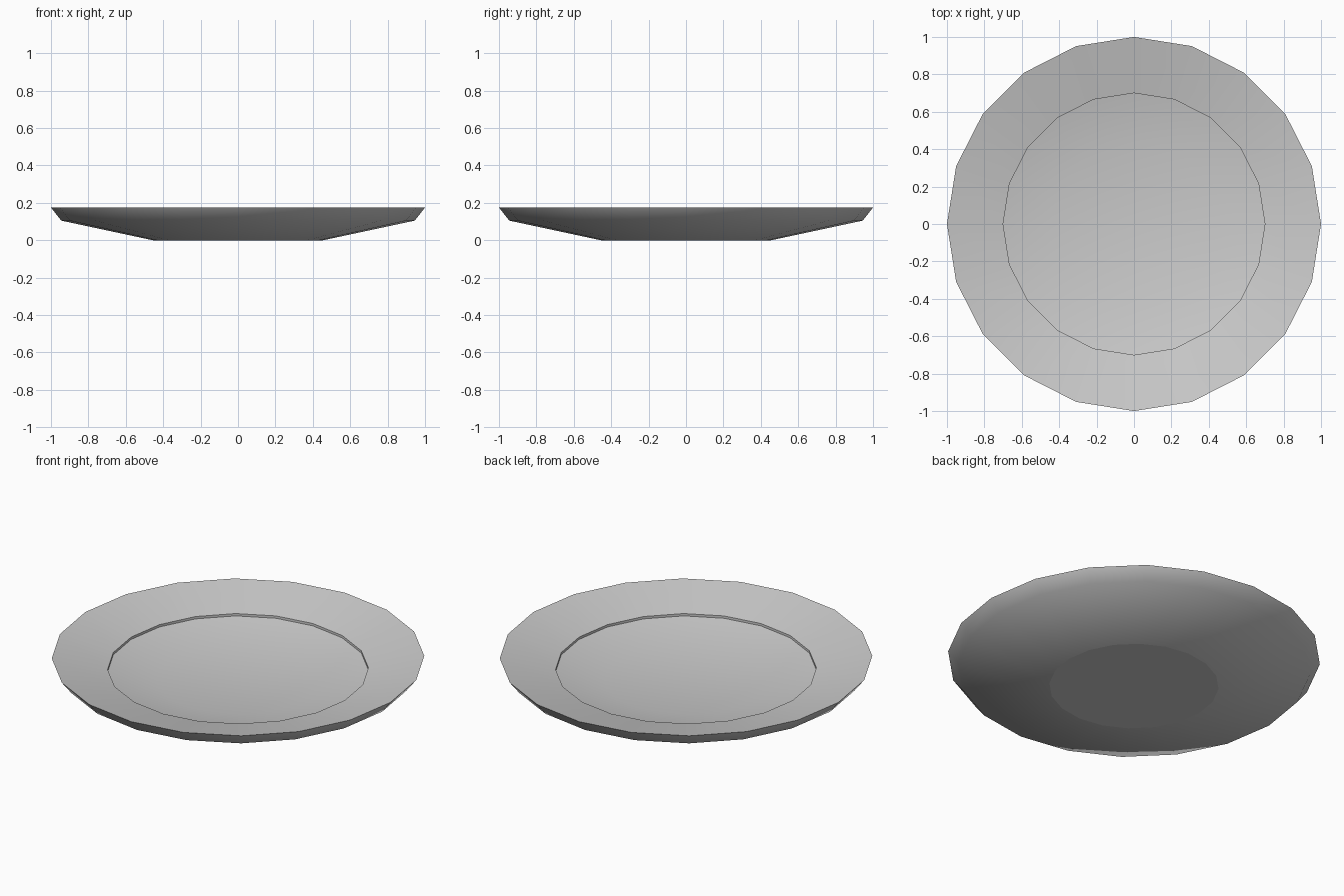
import bpy, bmesh, math

if "Cube" in bpy.data.objects:
    bpy.data.objects.remove(bpy.data.objects["Cube"])

SIDES = 20

# Plate cross-section (radius, height):
# foot, underside, flared lip, sloped rim, small step, dished well
profile = [(0.455, 0.0), (0.945, 0.105), (1.0, 0.175), (0.70, 0.107), (0.70, 0.093), (0.44, 0.04)]

bm = bmesh.new()
rings = []
for r, z in profile:
    rings.append([bm.verts.new((r * math.cos(2 * math.pi * i / SIDES),
                                r * math.sin(2 * math.pi * i / SIDES), z))
                  for i in range(SIDES)])

# Walls between neighbouring rings
for a, b in zip(rings, rings[1:]):
    for i in range(SIDES):
        j = (i + 1) % SIDES
        bm.faces.new((a[i], a[j], b[j], b[i]))

# Flat foot and bottom of the well
foot = bm.faces.new(rings[0][::-1])
bm.faces.new(rings[-1])
bmesh.ops.recalc_face_normals(bm, faces=bm.faces[:])

mesh = bpy.data.meshes.new("plate")
bm.to_mesh(mesh)
bm.free()
plate = bpy.data.objects.new("plate", mesh)
bpy.context.collection.objects.link(plate)

# Smooth sides, sharp lip and step
bpy.context.view_layer.objects.active = plate
plate.select_set(True)
bpy.ops.object.shade_smooth_by_angle(angle=math.radians(50))

# Crisp edge around the foot
for e in mesh.edges:
    if all(mesh.vertices[v].co.z < 0.001 for v in e.vertices):
        e.use_edge_sharp = True
